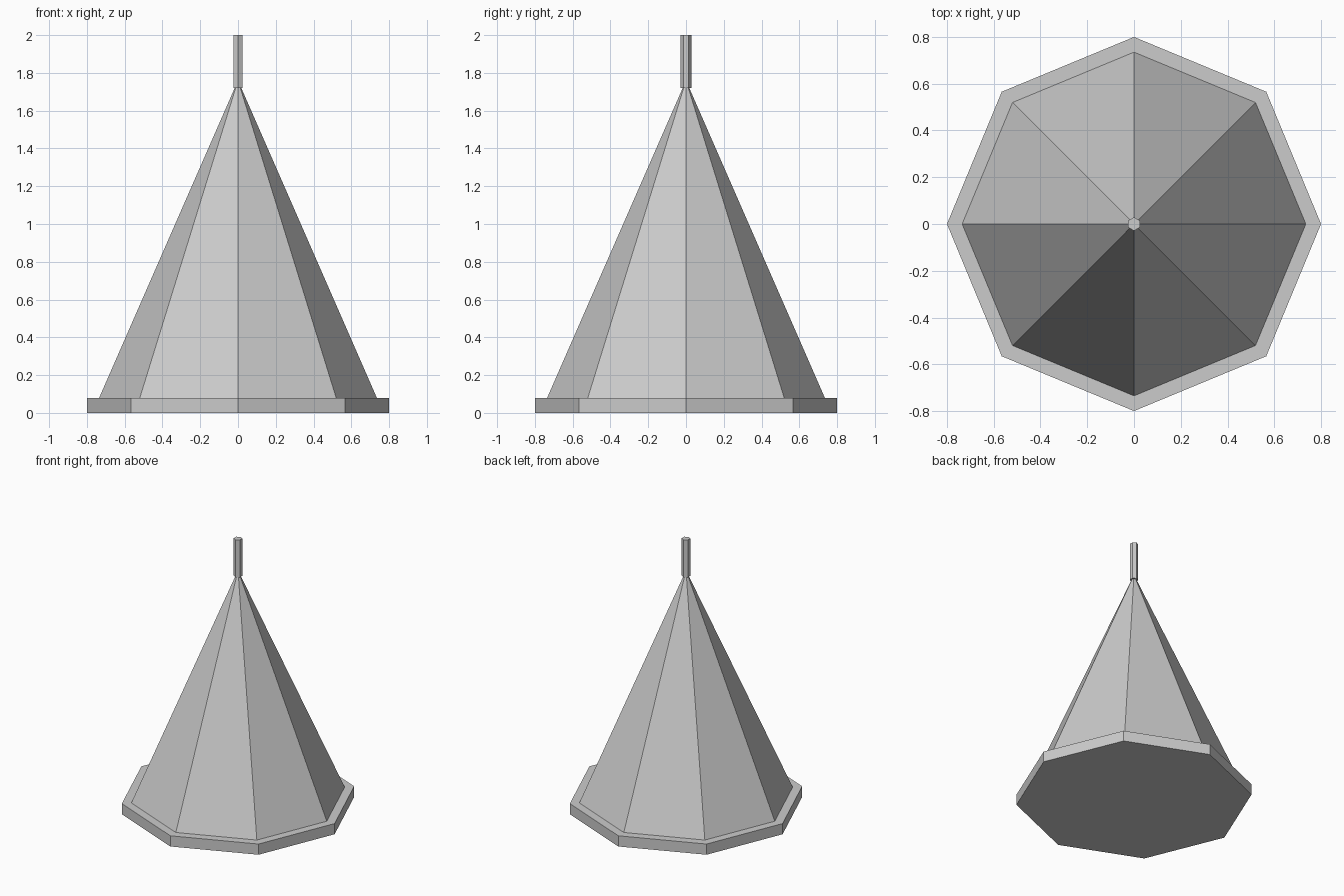
import bpy
import math

cube = bpy.data.objects.get("Cube")
if cube:
    bpy.data.objects.remove(cube, do_unlink=True)

# Single plain grey
grey = bpy.data.materials.new("light_grey")
grey.use_nodes = True
colour = (0.6, 0.6, 0.6, 1)
grey.diffuse_color = colour
grey.node_tree.nodes["Principled BSDF"].inputs["Base Color"].default_value = colour


def prism(name, sides, r_bottom, r_top, z_bottom, z_top):
    """Flat-sided prism or pyramid with a corner on the y axis."""
    bpy.ops.mesh.primitive_cone_add(
        vertices=sides, radius1=r_bottom, radius2=r_top,
        depth=z_top - z_bottom, location=(0, 0, (z_bottom + z_top) / 2))
    obj = bpy.context.object
    obj.name = name
    obj.data.materials.append(grey)
    return obj


# Octagonal plinth, pyramid roof and hexagonal finial
prism("base_rim", 8, 0.80, 0.80, 0.0, 0.08)
prism("roof_cone", 8, 0.735, 0.0, 0.08, 1.76)
prism("finial_pole", 6, 0.029, 0.029, 1.72, 2.0)
